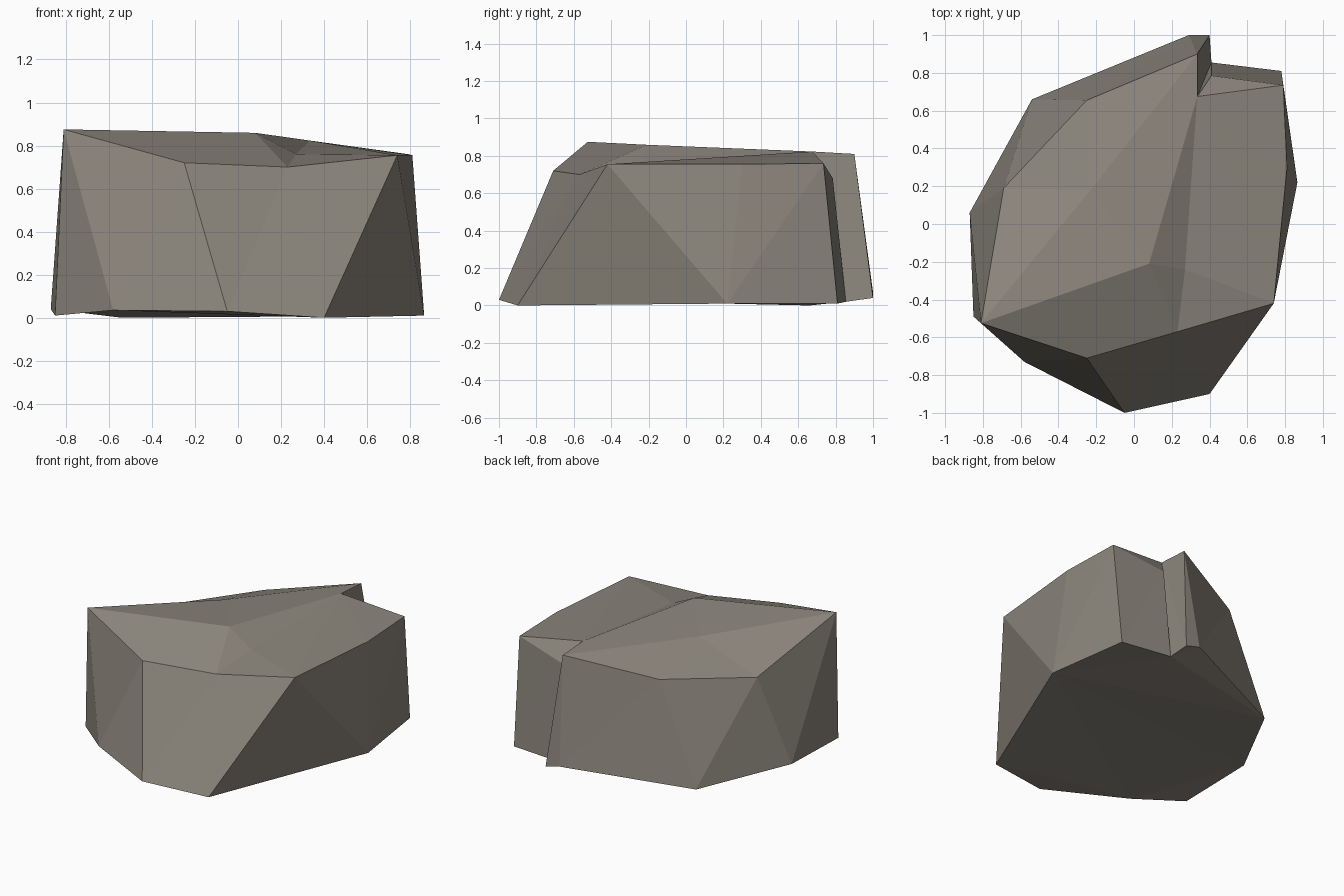
import bpy, bmesh

if "Cube" in bpy.data.objects:
    bpy.data.objects.remove(bpy.data.objects["Cube"])

# Stone material
stone = bpy.data.materials.new("warm grey stone")
stone.diffuse_color = (0.26, 0.235, 0.20, 1)
stone.use_nodes = True
stone.node_tree.nodes["Principled BSDF"].inputs["Base Color"].default_value = stone.diffuse_color

# Base outline, counter-clockwise from the front left corner
base_ring = [
    (-0.85, -0.49, 0.01), (-0.58, -0.73, 0.035), (-0.05, -1.0, 0.03),
    (0.40, -0.90, 0.0), (0.865, 0.22, 0.01), (0.78, 0.81, 0.01),
    (0.41, 0.855, 0.02), (0.40, 1.0, 0.04), (0.29, 1.0, 0.07),
    (-0.54, 0.66, 0.0), (-0.87, 0.06, 0.04)]

# Top rim, same order; entries 6 and 7 form the notch at the back
rim_ring = [
    (-0.81, -0.525, 0.875), (-0.25, -0.71, 0.72), (0.23, -0.57, 0.70),
    (0.74, -0.42, 0.755), (0.81, 0.30, 0.755), (0.79, 0.735, 0.76),
    (0.41, 0.785, 0.68), (0.335, 0.675, 0.823), (0.335, 0.90, 0.81),
    (-0.25, 0.655, 0.70), (-0.69, 0.19, 0.655)]

# Ridge points on the top: peak, back shoulder, right dip
P, Q, W = 11, 12, 13
ridge = [(0.08, -0.21, 0.859), (-0.23, 0.18, 0.818), (0.27, -0.24, 0.76)]

# Facets of the top, by rim and ridge index
cap = [(0, 1, P), (1, 2, P), (2, W, P), (2, 3, W), (3, 7, W), (W, 7, P),
       (3, 4, 7), (4, 5, 7), (5, 6, 7), (P, 7, Q), (0, P, Q),
       (Q, 7, 8), (Q, 8, 9), (Q, 9, 10), (0, Q, 10)]

bm = bmesh.new()
base = [bm.verts.new(p) for p in base_ring]
top = [bm.verts.new(p) for p in rim_ring + ridge]

# Sides: walk round both rings, each step (t = rim, b = base) adds a facet
n = len(base)
t = b = 0
for step in "btbtbtbttbtbtbtbtbtbtb":
    if step == "b":
        bm.faces.new((top[t % n], base[b % n], base[(b + 1) % n]))
        b += 1
    else:
        bm.faces.new((top[t % n], base[b % n], top[(t + 1) % n]))
        t += 1

# Top facets and underside
for f in cap:
    bm.faces.new([top[i] for i in f])
bottom = bm.faces.new(base[::-1])
bmesh.ops.triangulate(bm, faces=[bottom])
bmesh.ops.recalc_face_normals(bm, faces=bm.faces[:])

mesh = bpy.data.meshes.new("rock")
bm.to_mesh(mesh)
bm.free()
mesh.materials.append(stone)
bpy.context.collection.objects.link(bpy.data.objects.new("rock", mesh))
